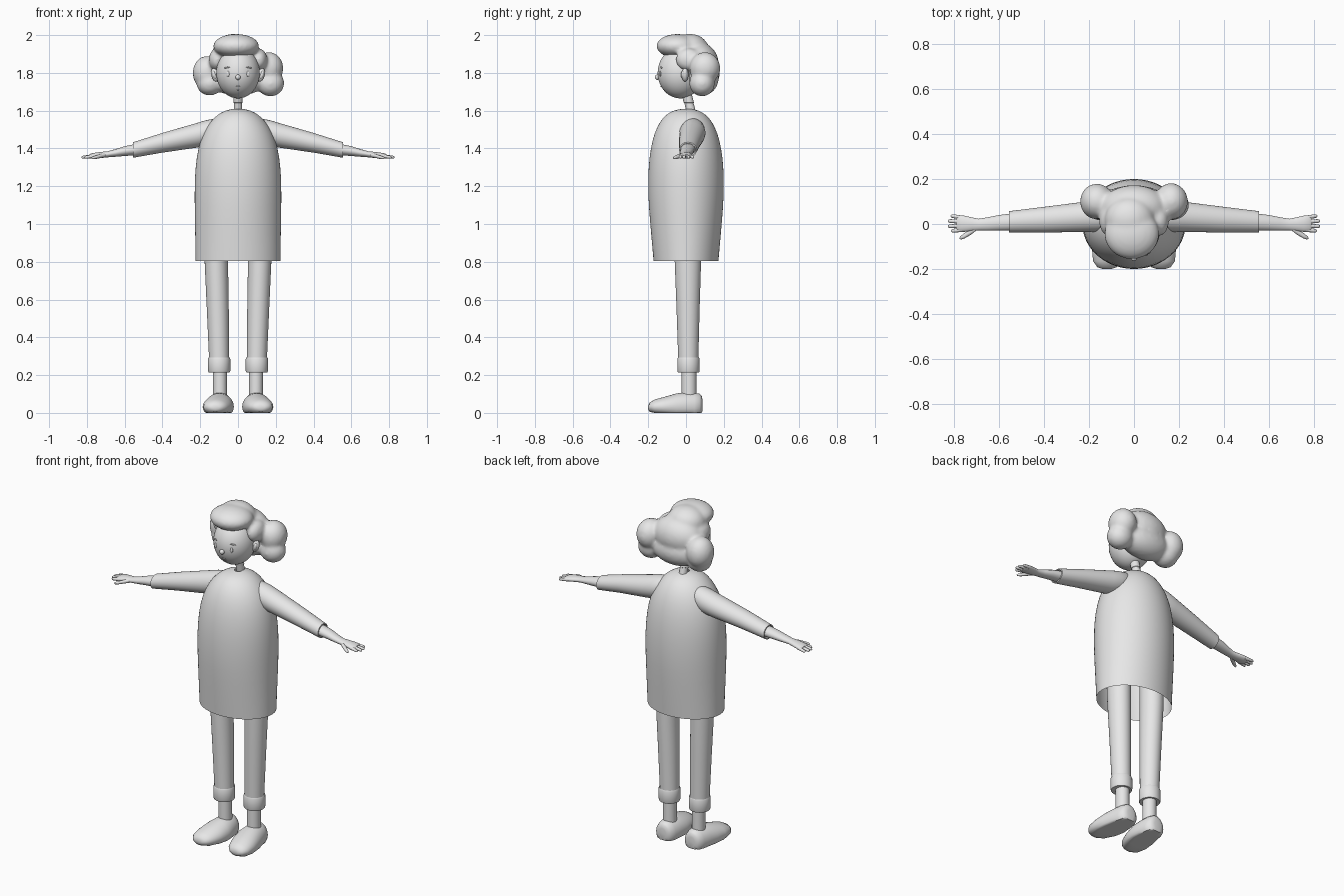
import bpy, bmesh, math
from mathutils import Matrix, Vector

grey = bpy.data.materials.new("plain_grey")
grey.diffuse_color = (0.8, 0.8, 0.8, 1)


def finish(name, bm, mirror=False, angle=40, subsurf=0):
    """Turn a bmesh into a smooth-shaded, optionally mirrored object."""
    bmesh.ops.recalc_face_normals(bm, faces=bm.faces)
    me = bpy.data.meshes.new(name)
    bm.to_mesh(me)
    bm.free()
    me.materials.append(grey)
    ob = bpy.data.objects.new(name, me)
    bpy.context.collection.objects.link(ob)
    bpy.context.view_layer.objects.active = ob
    ob.select_set(True)
    bpy.ops.object.shade_smooth_by_angle(angle=math.radians(angle))
    ob.select_set(False)
    if mirror:
        ob.modifiers.new("mirror", 'MIRROR').use_mirror_merge = False
    if subsurf:
        ob.modifiers.new("subsurf", 'SUBSURF').levels = subsurf
        ob.modifiers["subsurf"].render_levels = subsurf
    return ob


def add_loft(bm, axis, sections, sides=32, caps=True, floor=None):
    """Elliptical rings along an axis: (position, centre u, centre v, radius u, radius v)."""
    order = {'X': (0, 1, 2), 'Y': (1, 0, 2), 'Z': (2, 0, 1)}[axis]
    rings = []
    for t, cu, cv, ru, rv in sections:
        ring = []
        for i in range(sides):
            a = 2 * math.pi * i / sides
            co = [0, 0, 0]
            co[order[0]] = t
            co[order[1]] = cu + ru * math.cos(a)
            co[order[2]] = cv + rv * math.sin(a)
            if floor is not None:
                co[2] = max(co[2], floor)
            ring.append(bm.verts.new(co))
        rings.append(ring)
    for a, b in zip(rings, rings[1:]):
        for i in range(sides):
            j = (i + 1) % sides
            bm.faces.new((a[i], a[j], b[j], b[i]))
    if caps:
        bm.faces.new(rings[0])
        bm.faces.new(rings[-1])


def loft(name, axis, sections, mirror=False, subsurf=0, angle=40, **kw):
    bm = bmesh.new()
    add_loft(bm, axis, sections, **kw)
    return finish(name, bm, mirror, angle, subsurf)


def add_ball(bm, centre, radii, rot=Matrix(), seg=32):
    m = Matrix.Translation(centre) @ rot.to_4x4() @ Matrix.Diagonal((*radii, 1))
    bmesh.ops.create_uvsphere(bm, u_segments=seg, v_segments=seg // 2, radius=1, matrix=m)


def ball(name, centre, radii, mirror=False, rot=Matrix(), seg=32):
    bm = bmesh.new()
    add_ball(bm, centre, radii, rot, seg)
    return finish(name, bm, mirror, 80)


# Dress: open at the hem, domed at the shoulders
loft("dress", 'Z', [(0.805, 0, 0, .225, .172), (0.95, 0, 0, .227, .185), (1.1, 0, 0, .23, .198),
                    (1.2, 0, 0, .23, .201), (1.3, 0, 0, .226, .199), (1.4, 0, 0, .212, .188),
                    (1.48, 0, 0, .186, .168), (1.54, 0, 0, .149, .14), (1.58, 0, 0, .108, .105),
                    (1.602, 0, 0, .066, .066), (1.61, 0, .005, .022, .022)],
     caps=False, sides=48, subsurf=1, angle=80)

# Neck with a slightly wider top band
loft("neck", 'Z', [(1.58, 0, .03, .023, .026), (1.64, 0, .016, .022, .024),
                   (1.642, 0, .015, .025, .027), (1.72, 0, -.005, .025, .027)])

# Legs, trouser cuffs and ankles
loft("trouser_leg", 'Z', [(1.0, .117, .01, .064, .072), (.81, .115, .01, .062, .07),
                          (.55, .107, .011, .058, .061), (.28, .1, .012, .053, .053)], mirror=True)
loft("trouser_cuff", 'Z', [(.285, .1, .013, .05, .05), (.293, .1, .013, .056, .056),
                           (.286, .1, .013, .059, .059), (.222, .1, .013, .059, .059),
                           (.215, .1, .013, .056, .056), (.217, .1, .013, .036, .038)],
     mirror=True, angle=60)
loft("ankle", 'Z', [(.25, .096, .016, .037, .039), (.08, .095, .016, .037, .039)], mirror=True)

# Shoes with flat soles
loft("shoe", 'Y', [(-.2, .12, .028, .02, .01), (-.192, .12, .03, .043, .025), (-.165, .118, .031, .064, .04),
                   (-.11, .11, .032, .077, .054), (-.05, .1, .033, .078, .07), (0, .097, .035, .07, .073),
                   (.045, .095, .035, .062, .072), (.072, .095, .037, .052, .064), (.083, .095, .04, .038, .05),
                   (.087, .095, .04, .022, .03)], mirror=True, floor=0, angle=50)

# Sleeves with a folded-in opening
loft("sleeve", 'X', [(.05, .035, 1.525, .02, .02), (.075, .035, 1.51, .047, .045), (.12, .035, 1.493, .065, .066),
                     (.17, .034, 1.481, .069, .068), (.22, .032, 1.469, .067, .065), (.4, .019, 1.43, .057, .052),
                     (.555, .01, 1.392, .047, .041), (.556, .01, 1.392, .041, .035),
                     (.535, .01, 1.396, .038, .032)], mirror=True)

# Forearm, palm, fingers and thumb
bm = bmesh.new()
add_loft(bm, 'X', [(.52, .01, 1.397, .039, .031), (.6, .005, 1.386, .035, .026), (.65, 0, 1.376, .03, .02),
                   (.69, -.003, 1.369, .026, .016), (.72, -.001, 1.366, .03, .016), (.755, .001, 1.362, .036, .016),
                   (.78, .002, 1.359, .036, .013), (.788, .002, 1.358, .03, .009)], sides=24)
for y0, y1, tip in ((.028, .035, .815), (.01, .013, .828), (-.008, -.01, .828), (-.026, -.03, .814)):
    add_loft(bm, 'X', [(.76, y0, 1.36, .009, .01), (tip - .01, y1, 1.354, .0085, .008),
                       (tip - .003, y1, 1.353, .006, .006), (tip, y1, 1.353, .002, .002)], sides=12)
add_loft(bm, 'X', [(.695, -.012, 1.367, .012, .012), (.725, -.034, 1.361, .014, .011), (.755, -.053, 1.353, .012, .009),
                   (.77, -.061, 1.35, .008, .007), (.776, -.064, 1.349, .002, .002)], sides=12)
finish("arm_and_hand", bm, True, 50)

# Head and ears
HEAD, SIZE = Vector((0, -.03, 1.8)), Vector((.115, .12, .135))
ball("head", HEAD, SIZE, seg=48)
ball("ear", (.12, -.005, 1.79), (.022, .018, .037), True, Matrix.Rotation(.25, 3, 'Y'))
ball("inner_ear", (.127, -.016, 1.79), (.01, .011, .022), True, Matrix.Rotation(.25, 3, 'Y'), 16)


def face_point(x, z):
    """Point on the front of the head."""
    k = 1 - (x / SIZE.x) ** 2 - ((z - HEAD.z) / SIZE.z) ** 2
    return Vector((x, HEAD.y - SIZE.y * math.sqrt(k), z))


# Facial features
ball("nose", face_point(0, 1.777) + Vector((0, -.003, 0)), (.014, .014, .014), seg=24)
ball("eye", face_point(.053, 1.795), (.009, .005, .015), True, seg=16)
ball("eyebrow", face_point(.056, 1.829), (.02, .004, .004), True, Matrix.Rotation(.3, 3, 'Z') @ Matrix.Rotation(.15, 3, 'Y'), 16)
ball("mouth", face_point(0, 1.728), (.013, .003, .003), seg=16)
ball("lower_lip", face_point(0, 1.71), (.006, .003, .002), seg=16)

# Hair: lobes fused into one soft mass
bm = bmesh.new()
for centre, radii in (
        ((-.01, -.045, 1.942), (.122, .112, .064)),    # fringe
        ((-.02, .02, 1.925), (.11, .1, .082)),         # crown
        ((0, .07, 1.85), (.15, .103, .11)),            # back
        ((0, .085, 1.77), (.16, .088, .09)),           # nape
        ((-.165, .1, 1.80), (.075, .08, .09)),         # one side
        ((-.15, .085, 1.745), (.07, .07, .065)),
        ((.165, .1, 1.825), (.075, .082, .085)),       # other side
        ((.172, .085, 1.745), (.073, .068, .07)),
        ((-.11, .015, 1.87), (.045, .07, .06)),        # temples
        ((.11, .015, 1.87), (.045, .07, .06))):
    add_ball(bm, centre, radii)
hair = finish("hair", bm, angle=180)
remesh = hair.modifiers.new("fuse", 'REMESH')
remesh.mode = 'VOXEL'
remesh.voxel_size = .009
remesh.use_smooth_shade = True
soften = hair.modifiers.new("soften", 'SMOOTH')
soften.factor = .5
soften.iterations = 12
